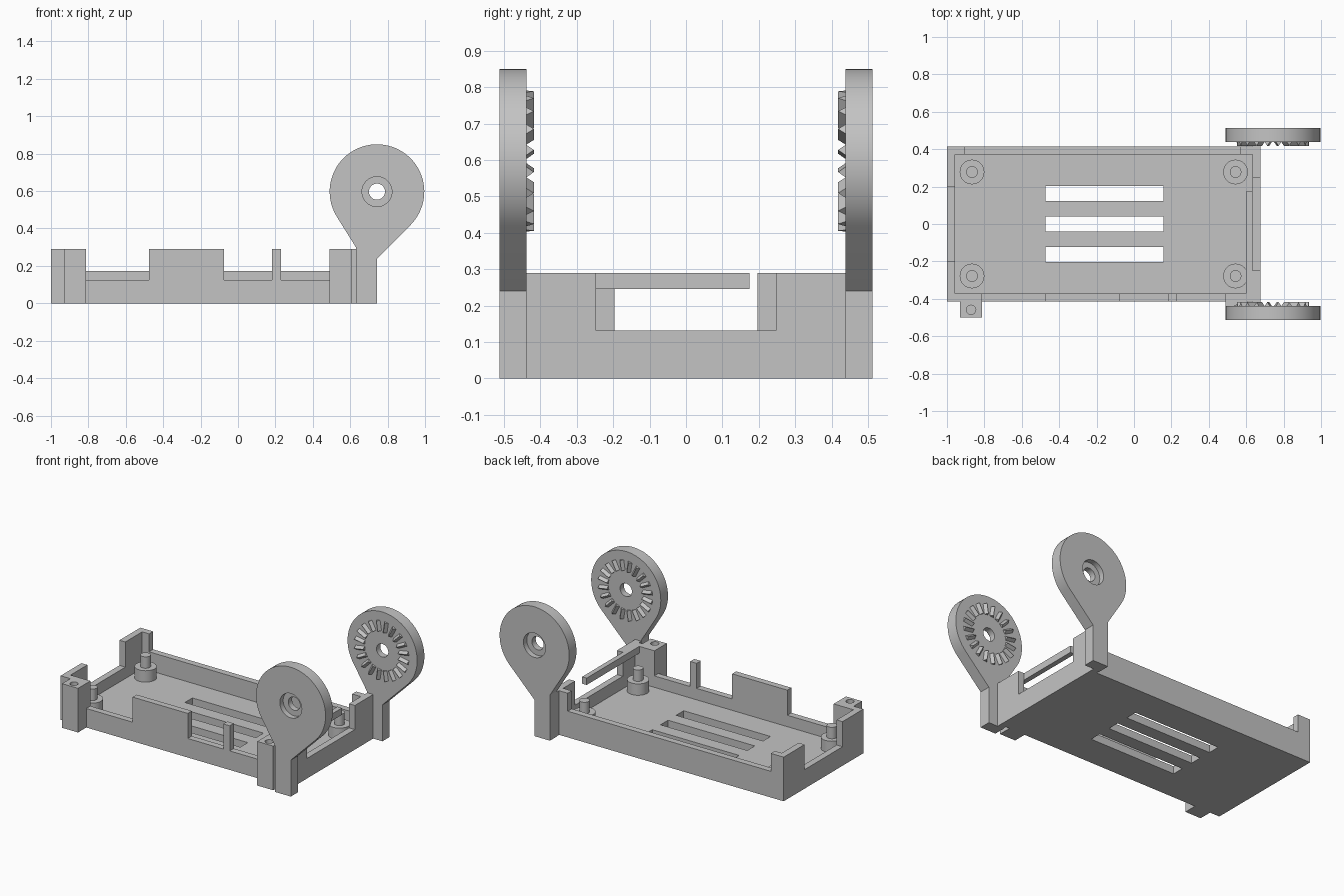
import bpy, bmesh
from math import cos, sin, radians, pi
from mathutils import Matrix, Vector

if "Cube" in bpy.data.objects:
    bpy.data.objects.remove(bpy.data.objects["Cube"])

grey = bpy.data.materials.new("plain grey")
grey.use_nodes = True
grey.diffuse_color = (0.55, 0.55, 0.55, 1)
grey.node_tree.nodes["Principled BSDF"].inputs["Base Color"].default_value = (0.55, 0.55, 0.55, 1)


def finish(name, bm):
    bmesh.ops.recalc_face_normals(bm, faces=bm.faces)
    mesh = bpy.data.meshes.new(name)
    bm.to_mesh(mesh)
    bm.free()
    mesh.materials.append(grey)
    ob = bpy.data.objects.new(name, mesh)
    bpy.context.collection.objects.link(ob)
    return ob


def extrude(name, profile, axis, lo, hi):
    """Extrude a 2D profile: (x, z) along 'y', (y, z) along 'x', (x, y) along 'z'."""
    place = {"x": lambda a, b: (lo, a, b), "y": lambda a, b: (a, lo, b), "z": lambda a, b: (a, b, lo)}[axis]
    bm = bmesh.new()
    face = bm.faces.new([bm.verts.new(place(a, b)) for a, b in profile])
    new = bmesh.ops.extrude_face_region(bm, geom=[face])["geom"]
    shift = Vector([hi - lo if c == axis else 0 for c in "xyz"])
    bmesh.ops.translate(bm, vec=shift, verts=[v for v in new if isinstance(v, bmesh.types.BMVert)])
    return finish(name, bm)


def box(name, x0, x1, y0, y1, z0, z1):
    return extrude(name, [(x0, y0), (x1, y0), (x1, y1), (x0, y1)], "z", z0, z1)


def disc(name, a, b, r, axis, lo, hi, n=48):
    ring = [(a + r * cos(2 * pi * i / n), b + r * sin(2 * pi * i / n)) for i in range(n)]
    return extrude(name, ring, axis, lo, hi)


def activate(ob):
    bpy.ops.object.select_all(action="DESELECT")
    ob.select_set(True)
    bpy.context.view_layer.objects.active = ob


def cut(ob, cutter):
    activate(ob)
    mod = ob.modifiers.new("cut", "BOOLEAN")
    mod.operation, mod.solver, mod.object = "DIFFERENCE", "EXACT", cutter
    bpy.ops.object.modifier_apply(modifier=mod.name)
    bpy.data.objects.remove(cutter)


def smooth(ob):
    activate(ob)
    bpy.ops.object.shade_smooth_by_angle(angle=radians(30))


def wall(name, axis, lo, hi, steps, end):
    """Wall with a stepped top; steps are (start, height) pairs."""
    profile = [(end, 0), (steps[0][0], 0)]
    for i, (start, height) in enumerate(steps):
        stop = steps[i + 1][0] if i + 1 < len(steps) else end
        profile += [(start, height), (stop, height)]
    return extrude(name, profile, axis, lo, hi)


X0, X1, Y = -1.0, 0.676, 0.414      # tray outside
IX0, IX1, IY = -0.957, 0.633, 0.372  # tray inside
TOP, LOW, MID, FLOOR = 0.29, 0.125, 0.172, 0.05

# Tray floor with three vent slots
floor = box("tray_floor", IX0, IX1, -IY, IY, 0, FLOOR)
for y in (-0.163, 0, 0.163):
    cut(floor, box("slot_cutter", -0.473, 0.158, y - 0.039, y + 0.039, -0.1, 0.2))

# Stepped walls
wall("front_wall", "y", -Y, -IY, [(X0, TOP), (-0.813, LOW), (-0.476, TOP), (-0.075, LOW),
                                  (0.183, TOP), (0.23, LOW), (0.49, TOP)], X1)
wall("back_wall", "y", IY, Y, [(X0, TOP), (-0.907, MID), (0.57, TOP)], X1)
wall("left_end_wall", "x", X0, IX0, [(-IY, TOP), (-0.197, LOW), (0.197, TOP)], IY)
wall("right_end_wall", "x", IX1, X1, [(-IY, TOP), (-0.248, 0.132), (0.248, TOP)], IY)

# Retaining bar across the open end
box("retaining_bar", 0.6, IX1, -IY, 0.175, 0.245, TOP)

# Board standoffs with locating pins
for x in (-0.866, 0.543):
    for y in (-0.278, 0.278):
        smooth(disc("standoff", x, y, 0.066, "z", FLOOR, 0.125, 32))
        smooth(disc("standoff_pin", x, y, 0.031, "z", 0.125, 0.2, 32))

# Screw posts on the front
for x in (-0.871, 0.548):
    post = box("screw_post", x - 0.058, x + 0.058, -0.5, -Y, 0, TOP)
    cut(post, disc("screw_cutter", x, -0.459, 0.025, "z", 0.1, 0.4, 24))
    smooth(post)

# Hinge arms with round toothed heads, front and back
CX, CZ, R, IN, OUT = 0.743, 0.597, 0.253, 0.438, 0.513
for side, s in (("front", -1), ("back", 1)):
    arc = [radians(-45 + 258 * i / 56) for i in range(57)]
    outline = [(CX + R * cos(a), CZ + R * sin(a)) for a in arc]
    outline += [(0.63, 0.3), (0.63, 0), (CX, 0), (CX, CZ - R * 2 ** 0.5)]
    arm = extrude(side + "_hinge_arm", outline, "y", s * IN, s * OUT)
    cut(arm, disc("bore_cutter", CX, CZ, 0.043, "y", s * 0.4, s * 0.6))
    cut(arm, disc("counterbore_cutter", CX, CZ, 0.08, "y", s * 0.478, s * 0.6))
    smooth(arm)
    box(side + "_arm_bridge", IX1, X1, *sorted((s * Y, s * IN)), 0, TOP)

    # Ring of radial wedge teeth on the inner face
    bm = bmesh.new()
    for i in range(20):
        turn = Matrix.Rotation(radians(9 + 18 * i), 4, "Y")
        ends = []
        for r in (0.128, 0.194):
            pts = [(r, 0, -0.014), (r, 0, 0.014), (r, -0.02 * s, 0)]
            ends.append([bm.verts.new(turn @ Vector(p) + Vector((CX, s * IN, CZ))) for p in pts])
        inner, outer = ends
        bm.faces.new(inner)
        bm.faces.new(outer[::-1])
        for j in range(3):
            k = (j + 1) % 3
            bm.faces.new((inner[j], outer[j], outer[k], inner[k]))
    finish(side + "_arm_teeth", bm)
